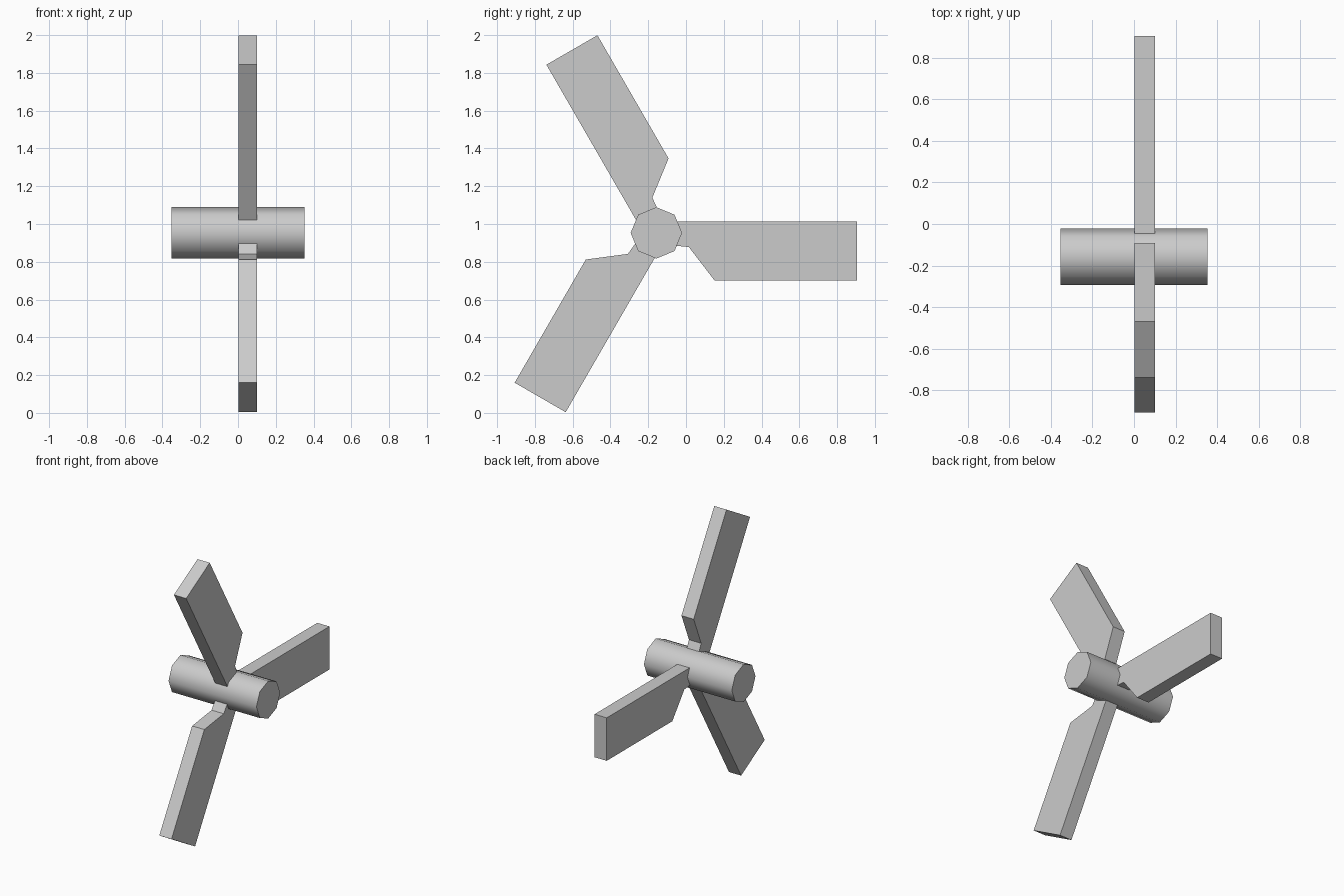
import bpy, bmesh, math
from mathutils import Matrix, Vector

cube = bpy.data.objects.get("Cube")
if cube:
    bpy.data.objects.remove(cube, do_unlink=True)

CENTRE = Vector((0, -0.157, 0.953))

grey = bpy.data.materials.new("light_grey")
grey.use_nodes = True
colour = (0.6, 0.6, 0.6, 1)
grey.diffuse_color = colour
grey.node_tree.nodes["Principled BSDF"].inputs["Base Color"].default_value = colour


def add_object(name, bm):
    bmesh.ops.recalc_face_normals(bm, faces=bm.faces)
    mesh = bpy.data.meshes.new(name)
    bm.to_mesh(mesh)
    bm.free()
    mesh.materials.append(grey)
    obj = bpy.data.objects.new(name, mesh)
    obj.location = CENTRE
    bpy.context.collection.objects.link(obj)
    return obj


# Eight-sided hub lying along x, with smooth sides and flat caps
bm = bmesh.new()
bmesh.ops.create_cone(bm, cap_ends=True, segments=8, radius1=0.136, radius2=0.136,
                      depth=0.706, matrix=Matrix.Rotation(math.pi / 2, 4, "Y"))
hub = add_object("hub", bm)
bpy.ops.object.select_all(action="DESELECT")
hub.select_set(True)
bpy.context.view_layer.objects.active = hub
bpy.ops.object.shade_smooth_by_angle(angle=math.radians(60))

# Blade outline as (outward, sideways) distances from the hub axis
OUTLINE = [(0.04, 0.059), (1.062, 0.059), (1.062, -0.253),
           (0.309, -0.253), (0.172, -0.075), (0.04, -0.062)]

# Three flat blades spaced evenly around the hub
for i in range(3):
    bm = bmesh.new()
    face = bm.faces.new([bm.verts.new((0.003, y, z)) for y, z in OUTLINE])
    side = bmesh.ops.extrude_face_region(bm, geom=[face])["geom"]
    bmesh.ops.translate(bm, vec=(0.098, 0, 0),
                        verts=[v for v in side if isinstance(v, bmesh.types.BMVert)])
    bmesh.ops.rotate(bm, verts=bm.verts, cent=(0, 0, 0),
                     matrix=Matrix.Rotation(i * math.tau / 3, 3, "X"))
    add_object(f"blade_{i + 1}", bm)
